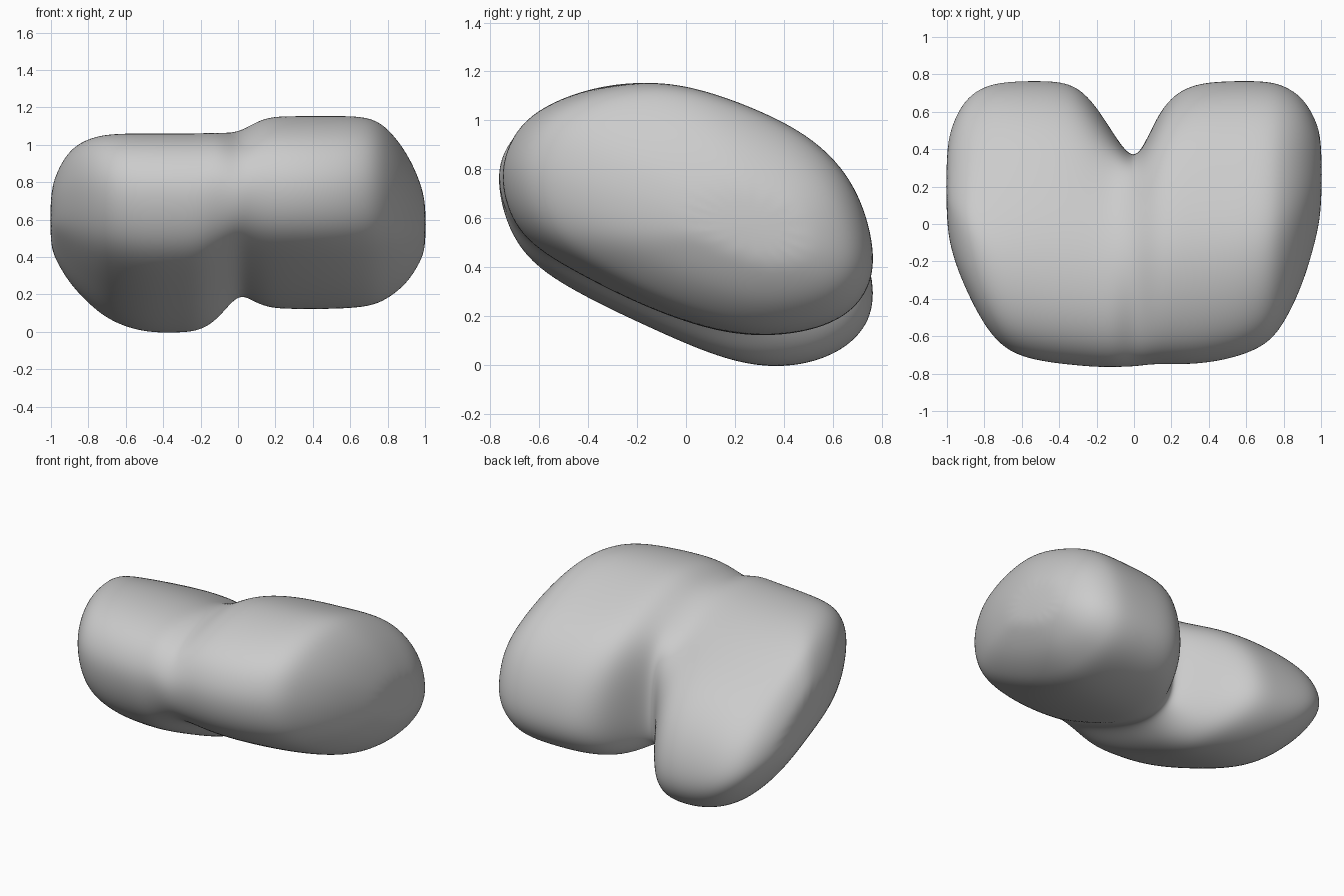
import bpy
import bmesh

# Remove the default cube only
default_cube = bpy.data.objects.get("Cube")
if default_cube:
    bpy.data.objects.remove(default_cube, do_unlink=True)

BACK = 0.77

# Slanted sections (y, z), running over the crown and back under the belly
LEFT_SECTION = [(-0.75, 0.74), (-0.725, 0.89), (-0.635, 1.025), (-0.43, 1.12), (-0.2, 1.158),
                (0, 1.135), (0.25, 1.05), (0.5, 0.93), (0.68, 0.74), (0.76, 0.47),
                (0.73, 0.3), (0.6, 0.18), (0.38, 0.13), (0.15, 0.14), (-0.15, 0.24),
                (-0.45, 0.39), (-0.68, 0.53)]
RIGHT_SECTION = [(-0.76, 0.72), (-0.73, 0.87), (-0.63, 0.99), (-0.45, 1.055), (-0.22, 1.06),
                 (0, 1.01), (0.25, 0.9), (0.5, 0.77), (0.68, 0.58), (0.765, 0.34),
                 (0.74, 0.17), (0.6, 0.05), (0.38, 0), (0.15, 0.04), (-0.15, 0.17),
                 (-0.45, 0.31), (-0.68, 0.46)]

# Stations across the body: x, front y, back y, bottom z, top z
RIGHT_LOBE = [(-1.005, 0, 0.4, 0.46, 0.74), (-0.97, -0.18, 0.55, 0.37, 0.86),
              (-0.9, -0.36, 0.68, 0.25, 0.98), (-0.8, -0.56, 0.75, 0.14, 1.04),
              (-0.68, -0.7, 0.775, 0.04, 1.065), (-0.5, -0.75, 0.78, -0.02, 1.065),
              (-0.32, -0.77, 0.77, -0.02, 1.065), (-0.2, -0.78, 0.64, -0.01, 1.065),
              (-0.1, -0.78, 0.47, 0.06, 1.07)]
LEFT_LOBE = [(0, -0.775, 0.33, 0.2, 1.075), (0.07, -0.765, 0.46, 0.165, 1.115),
             (0.16, -0.76, 0.66, 0.12, 1.16), (0.3, -0.765, 0.765, 0.115, 1.163),
             (0.5, -0.74, 0.78, 0.115, 1.163), (0.7, -0.67, 0.78, 0.125, 1.163),
             (0.8, -0.55, 0.755, 0.17, 1.1), (0.9, -0.34, 0.69, 0.25, 0.97),
             (0.97, -0.1, 0.57, 0.36, 0.82), (1.005, 0.08, 0.45, 0.45, 0.69)]


def normalise(values):
    low, high = min(values), max(values)
    return [(v - low) / (high - low) for v in values]


def section_ring(bm, section, station):
    """Fit the section to a station; near the middle only its rear is pushed in."""
    x, front, back, bottom, top = station
    ring = []
    for t, u in zip(normalise([p[0] for p in section]), normalise([p[1] for p in section])):
        if abs(x) < 0.45:
            y = front + t * (BACK - front) - (BACK - back) * t ** 3.4
        else:
            y = front + t * (back - front)
        # The right lobe's outer end droops toward the back
        droop = 1.3 * max(0, -x - 0.6) * max(0, t - 0.35)
        ring.append(bm.verts.new((x, y, bottom + u * (1 - droop) * (top - bottom))))
    return ring


def loft(name, lobes, material):
    bm = bmesh.new()
    rings = [section_ring(bm, section, s) for section, stations in lobes for s in stations]
    for a, b in zip(rings, rings[1:]):
        for i in range(len(a)):
            j = (i + 1) % len(a)
            bm.faces.new((a[i], a[j], b[j], b[i]))
    for end in (rings[0], rings[-1]):
        bm.faces.new(end)
    bmesh.ops.recalc_face_normals(bm, faces=bm.faces)
    for face in bm.faces:
        face.smooth = True
    mesh = bpy.data.meshes.new(name)
    bm.to_mesh(mesh)
    bm.free()
    mesh.materials.append(material)
    obj = bpy.data.objects.new(name, mesh)
    bpy.context.collection.objects.link(obj)
    rounding = obj.modifiers.new("rounding", "SUBSURF")
    rounding.levels = rounding.render_levels = 3


# One plain grey for the whole body
grey = bpy.data.materials.new("plain grey")
grey.use_nodes = True
colour = (0.6, 0.6, 0.6, 1)
grey.diffuse_color = colour
grey.node_tree.nodes["Principled BSDF"].inputs["Base Color"].default_value = colour

# Two fused lobes with a cleft at the back
loft("two_lobed_body", [(RIGHT_SECTION, RIGHT_LOBE), (LEFT_SECTION, LEFT_LOBE)], grey)
